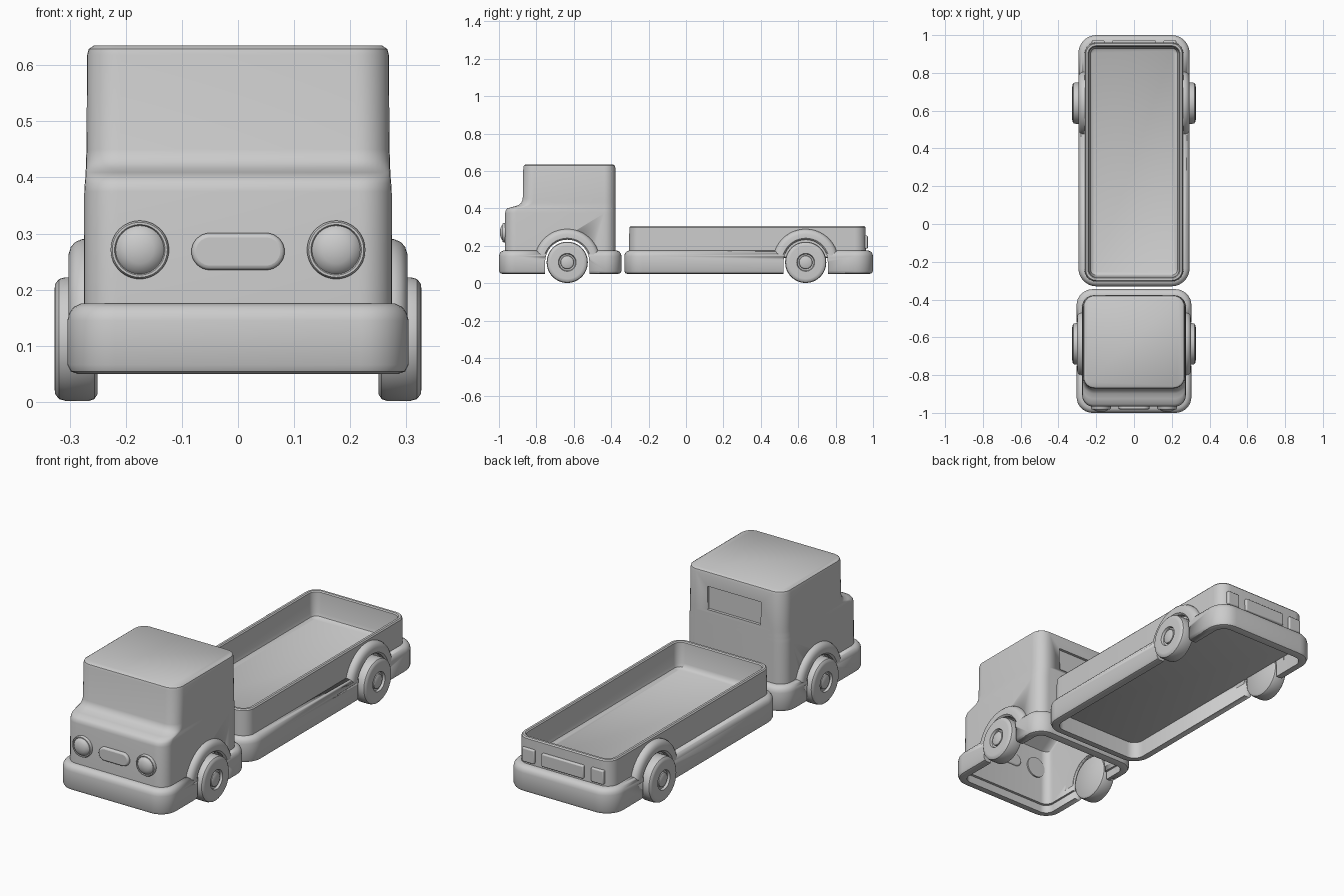
import bpy, bmesh
from math import pi, sin, cos, radians

if "Cube" in bpy.data.objects:
    bpy.data.objects.remove(bpy.data.objects["Cube"])


def finish(name, bm, angle=35):
    bmesh.ops.remove_doubles(bm, verts=bm.verts, dist=1e-5)
    bmesh.ops.recalc_face_normals(bm, faces=bm.faces)
    mesh = bpy.data.meshes.new(name)
    bm.to_mesh(mesh)
    bm.free()
    ob = bpy.data.objects.new(name, mesh)
    bpy.context.collection.objects.link(ob)
    bpy.ops.object.select_all(action='DESELECT')
    ob.select_set(True)
    bpy.context.view_layer.objects.active = ob
    bpy.ops.object.shade_smooth_by_angle(angle=radians(angle))
    return ob


def bridge(bm, rings, around=True):
    for a, b in zip(rings, rings[1:]):
        n = len(a)
        for i in range(n if around else n - 1):
            j = (i + 1) % n
            bm.faces.new((a[i], a[j], b[j], b[i]))


def loft(name, sections, closed=False, n=8):
    """Stack rounded rectangles (half width, y0, y1, z, corner radius)."""
    bm = bmesh.new()
    rings = []
    for hx, y0, y1, z, r in sections:
        corners = ((hx - r, y1 - r), (r - hx, y1 - r), (r - hx, y0 + r), (hx - r, y0 + r))
        rings.append([bm.verts.new((cx + r * cos((k + i / n) * pi / 2),
                                    cy + r * sin((k + i / n) * pi / 2), z))
                      for k, (cx, cy) in enumerate(corners) for i in range(n + 1)])
    if closed:
        rings.append(rings[0])
    else:
        bm.faces.new(rings[0])
        bm.faces.new(rings[-1])
    bridge(bm, rings)
    return finish(name, bm)


def lathe(name, profile, centre, axis='X', sweep=2 * pi, n=48):
    """Spin (along axis, radius) points around X or Y."""
    bm = bmesh.new()
    rings = []
    for i in range(n + 1):
        t = sweep * i / n
        rings.append([bm.verts.new((a, r * cos(t), r * sin(t)) if axis == 'X'
                                   else (r * cos(t), a, r * sin(t))) for a, r in profile])
    bridge(bm, rings, around=False)
    ob = finish(name, bm)
    ob.location = centre
    return ob


def prism(name, pts, a0, a1, axis='X', bevel=0):
    """Extrude an outline along X (y,z points) or Y (x,z points)."""
    bm = bmesh.new()
    rings = [[bm.verts.new((a, u, v) if axis == 'X' else (u, a, v)) for u, v in pts]
             for a in (a0, a1)]
    bm.faces.new(rings[0])
    bm.faces.new(rings[1])
    bridge(bm, rings)
    ob = finish(name, bm)
    if bevel:
        m = ob.modifiers.new("bevel", 'BEVEL')
        m.width, m.segments, m.limit_method, m.angle_limit = bevel, 3, 'ANGLE', radians(40)
    return ob


def rect(x0, x1, z0, z1):
    return [(x0, z0), (x1, z0), (x1, z1), (x0, z1)]


def cut(ob, cutter):
    m = ob.modifiers.new("cut", 'BOOLEAN')
    m.operation, m.solver, m.object = 'DIFFERENCE', 'EXACT', cutter
    cutter.hide_render = True
    cutter.hide_set(True)


def skirt(name, hx, y0, y1, r):
    """Rounded bumper ring."""
    outer = [(0.018, 0.05), (0.006, 0.054), (0, 0.066), (0, 0.145),
             (0.003, 0.158), (0.011, 0.169), (0.024, 0.175)]
    secs = [(hx - d, y0 + d, y1 - d, z, r - d) for d, z in outer]
    d = 0.042
    secs += [(hx - d, y0 + d, y1 - d, z, r - d) for z in (0.175, 0.05)]
    return loft(name, secs, closed=True)


def wheel_cutter(name, y):
    arc = [(y + 0.118 * cos(pi * i / 32), 0.115 + 0.118 * sin(pi * i / 32)) for i in range(33)]
    return prism(name, arc + [(y - 0.118, -0.1), (y + 0.118, -0.1)], -0.45, 0.45)


FRONT, REAR = -0.635, 0.64

# Cab: hollow shell, inner ceiling down to the rim and up the outside to the roof
cab = loft("cab", [
    (0.248, -0.848, -0.4, 0.61, 0.04), (0.248, -0.85, -0.4, 0.43, 0.04),
    (0.25, -0.94, -0.4, 0.375, 0.04), (0.252, -0.945, -0.4, 0.09, 0.04),
    (0.275, -0.967, -0.377, 0.09, 0.06), (0.274, -0.967, -0.377, 0.375, 0.06),
    (0.273, -0.964, -0.377, 0.39, 0.06), (0.272, -0.954, -0.377, 0.401, 0.06),
    (0.272, -0.925, -0.377, 0.409, 0.06), (0.271, -0.898, -0.377, 0.417, 0.06),
    (0.271, -0.881, -0.377, 0.43, 0.06), (0.27, -0.873, -0.377, 0.45, 0.06),
    (0.269, -0.87, -0.378, 0.618, 0.06), (0.266, -0.867, -0.381, 0.629, 0.057),
    (0.257, -0.858, -0.39, 0.635, 0.048)])
cab_skirt = skirt("cab_bumper_skirt", 0.304, -1.0, -0.345, 0.085)

# Rear cab window recess
cut(cab, prism("window_cutter", rect(-0.147, 0.147, 0.445, 0.56), -0.391, -0.3, 'Y'))

# Cargo bed: underside, outer wall, rim, inner wall, floor
bed = loft("cargo_bed", [
    (0.25, -0.295, 0.95, 0.135, 0.05), (0.262, -0.305, 0.962, 0.14, 0.06),
    (0.26, -0.303, 0.96, 0.299, 0.06), (0.255, -0.298, 0.955, 0.305, 0.055),
    (0.244, -0.287, 0.944, 0.305, 0.044), (0.239, -0.282, 0.939, 0.3, 0.039),
    (0.235, -0.276, 0.935, 0.2, 0.035), (0.23, -0.27, 0.93, 0.184, 0.03),
    (0.217, -0.257, 0.917, 0.175, 0.02)])
bed_skirt = skirt("bed_bumper_skirt", 0.294, -0.33, 1.0, 0.095)

# Wheel openings
front_cutter = wheel_cutter("front_wheel_cutter", FRONT)
cut(cab, front_cutter)
cut(cab_skirt, front_cutter)
cut(bed_skirt, wheel_cutter("rear_wheel_cutter", REAR))

# Wheels and arches on both sides
TYRE = [(0.25, 0), (0.25, 0.098), (0.256, 0.107), (0.265, 0.11), (0.308, 0.11),
        (0.319, 0.107), (0.326, 0.098), (0.327, 0.088), (0.327, 0.048), (0.316, 0.044),
        (0.314, 0.036), (0.322, 0.034), (0.326, 0.026), (0.327, 0)]
for end, y, out in (("front", FRONT, 0.302), ("rear", REAR, 0.293)):
    arch = [(0.25, 0.118), (out - 0.008, 0.118), (out, 0.126), (out, 0.148), (out - 0.004, 0.161),
            (out - 0.012, 0.17), (out - 0.024, 0.175), (0.25, 0.175), (0.25, 0.118)]
    for side, s in (("right", 1), ("left", -1)):
        lathe(f"{end}_{side}_wheel", [(s * a, r) for a, r in TYRE], (0, y, 0.112))
        lathe(f"{end}_{side}_arch", [(s * a, r) for a, r in arch], (0, y, 0.115), sweep=pi)

# Headlights with rim and domed lens
LAMP = [(-0.935, 0), (-0.935, 0.052), (-0.976, 0.052), (-0.981, 0.049), (-0.981, 0.045),
        (-0.977, 0.043), (-0.985, 0.037), (-0.991, 0.025), (-0.994, 0.012), (-0.995, 0)]
for side, s in (("right", 1), ("left", -1)):
    lathe(f"{side}_headlight", LAMP, (s * 0.175, 0, 0.271), 'Y')
    # Tail lights
    prism(f"{side}_tail_light", rect(s * 0.19 - 0.034, s * 0.19 + 0.034, 0.185, 0.255),
          0.945, 0.972, 'Y', 0.006)

# Rear plate and pill-shaped grille
prism("rear_plate", rect(-0.115, 0.115, 0.187, 0.252), 0.945, 0.974, 'Y', 0.006)
pill = [(s * (0.05 + 0.033 * sin(t)), 0.268 + s * 0.033 * cos(t))
        for s in (1, -1) for t in [pi * i / 16 for i in range(17)]]
prism("grille", pill, -0.935, -0.981, 'Y', 0.008)
